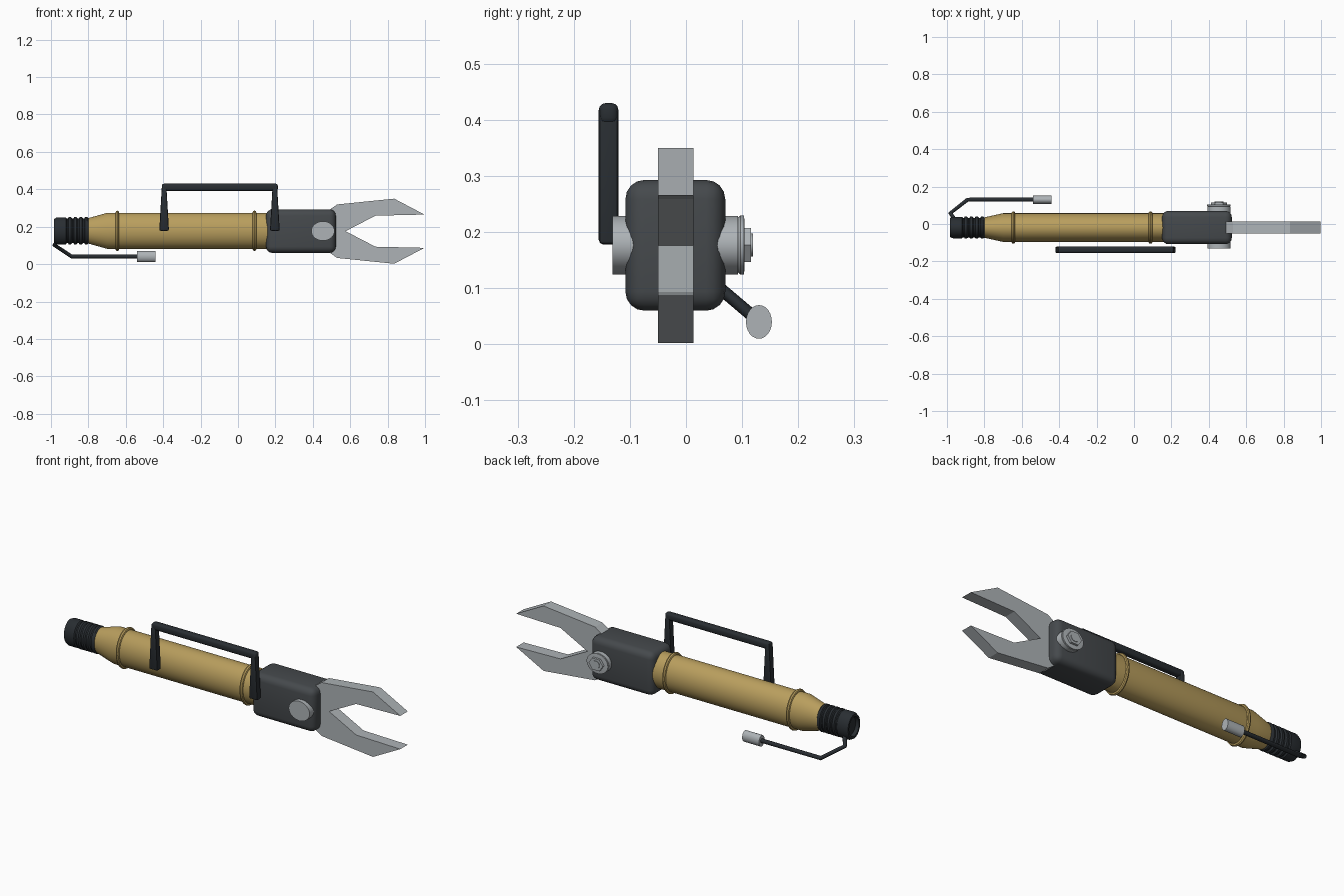
import bpy, bmesh, math
from mathutils import Vector

if "Cube" in bpy.data.objects:
    bpy.data.objects.remove(bpy.data.objects["Cube"])

CY, CZ = -0.019, 0.178      # main axis of the tool


def material(name, rgb):
    m = bpy.data.materials.new(name)
    m.diffuse_color = (*rgb, 1)
    m.use_nodes = True
    m.node_tree.nodes["Principled BSDF"].inputs["Base Color"].default_value = m.diffuse_color
    return m


gold = material("gold_paint", (0.48, 0.34, 0.11))
dark = material("dark_casing", (0.06, 0.067, 0.073))
black = material("black_rubber", (0.022, 0.027, 0.032))
steel = material("steel", (0.42, 0.45, 0.47))


def finish(name, bm, mat, angle=35):
    bmesh.ops.recalc_face_normals(bm, faces=bm.faces)
    me = bpy.data.meshes.new(name)
    bm.to_mesh(me)
    bm.free()
    ob = bpy.data.objects.new(name, me)
    bpy.context.collection.objects.link(ob)
    me.materials.append(mat)
    bpy.ops.object.select_all(action='DESELECT')
    ob.select_set(True)
    bpy.context.view_layer.objects.active = ob
    if angle:
        bpy.ops.object.shade_smooth_by_angle(angle=math.radians(angle))
    return ob


def lathe(name, profile, mat, axis='X', center=(0, 0, 0), scale=(1, 1), n=48, closed=False):
    """Revolve (position, radius) points about an axis; scale flattens the section."""
    bm = bmesh.new()
    rings = []
    for p, r in profile:
        ring = []
        for i in range(n):
            a = 2 * math.pi * i / n
            u, v = r * scale[0] * math.cos(a), r * scale[1] * math.sin(a)
            co = (p, u, v) if axis == 'X' else (u, p, v)
            ring.append(bm.verts.new(Vector(co) + Vector(center)))
        rings.append(ring)
    pairs = list(zip(rings, rings[1:]))
    if closed:
        pairs.append((rings[-1], rings[0]))
    else:
        bm.faces.new(rings[0])
        bm.faces.new(rings[-1])
    for a, b in pairs:
        for i in range(n):
            j = (i + 1) % n
            bm.faces.new((a[i], a[j], b[j], b[i]))
    return finish(name, bm, mat)


def box(name, lo, hi, mat, bevel, segs):
    bm = bmesh.new()
    bmesh.ops.create_cube(bm, size=1)
    for v in bm.verts:
        v.co = [(l + h) / 2 + c * (h - l) for l, h, c in zip(lo, hi, v.co)]
    bmesh.ops.bevel(bm, geom=bm.edges[:], offset=bevel, segments=segs, profile=0.5, affect='EDGES')
    return finish(name, bm, mat)


axis = (0, CY, CZ)
oval = (0.8, 1)

# Barrel with tapered rear and two bands
lathe("barrel", [(-0.80, 0.068), (-0.70, 0.096), (0.17, 0.096)], gold, center=axis, scale=oval)
for name, x in (("rear_band", -0.645), ("front_band", 0.088)):
    prof = [(x + 0.01 * math.cos(a), 0.098 + 0.01 * math.sin(a))
            for a in (i * math.pi / 4 for i in range(8))]
    lathe(name, prof, gold, center=axis, scale=oval, closed=True)

# Ribbed rubber end with a shallow socket
prof = [(-0.965, 0.048), (-0.983, 0.052), (-0.983, 0.064), (-0.968, 0.072), (-0.92, 0.072)]
for i in range(4):
    x = -0.915 + i * 0.029
    prof += [(x, 0.065), (x + 0.006, 0.065), (x + 0.010, 0.073), (x + 0.022, 0.073)]
prof += [(-0.795, 0.064)]
lathe("ribbed_end", prof, black, center=axis, scale=oval)

# Rounded head casing
box("head_casing", (0.15, -0.108, 0.06), (0.523, 0.07, 0.293), dark, 0.034, 4)

# Forked jaws: upper half outline mirrored about the axis
upper = [(0.49, 0.115), (0.53, 0.143), (0.835, 0.174), (0.997, 0.089), (0.735, 0.083)]
outline = upper + [(0.575, 0)] + [(x, -z) for x, z in reversed(upper)]
bm = bmesh.new()
face = bm.faces.new([bm.verts.new((x, -0.050, CZ - 0.002 + z)) for x, z in outline])
ext = bmesh.ops.extrude_face_region(bm, geom=[face])
bmesh.ops.translate(bm, vec=(0, 0.063, 0),
                    verts=[g for g in ext["geom"] if isinstance(g, bmesh.types.BMVert)])
finish("jaws", bm, steel, 0)

# Pivot pin, washer and hex nut
pc, ps = (0.454, 0, 0.177), (1, 0.84)
lathe("pivot_pin", [(-0.131, 0.062), (0.093, 0.062)], steel, 'Y', pc, ps, 32)
lathe("pivot_washer", [(0.090, 0.054), (0.097, 0.063), (0.103, 0.063), (0.104, 0.055)],
      steel, 'Y', pc, ps, 32)
lathe("pivot_nut", [(0.10, 0.042), (0.116, 0.042)], steel, 'Y', pc, ps, 6)
lathe("pivot_bolt_end", [(0.11, 0.024), (0.119, 0.024)], steel, 'Y', pc, ps, 16)

# Carry handle: rounded grip bar and two tapered legs
HY = -0.138
box("handle_bar", (-0.407, HY - 0.0175, 0.392), (0.213, HY + 0.0175, 0.43), black, 0.012, 3)
for name, x in (("handle_leg_rear", -0.395), ("handle_leg_front", 0.197)):
    leg = box(name, (x - 0.026, HY - 0.0175, 0.178), (x + 0.026, HY + 0.0175, 0.425), black, 0.008, 2)
    for v in leg.data.vertices:
        t = (v.co.z - 0.178) / 0.247
        v.co.x = x + (v.co.x - x) * (1 - 0.55 * t)

# Trigger rod bent around from the rubber end
curve = bpy.data.curves.new("trigger_rod", 'CURVE')
curve.dimensions = '3D'
curve.bevel_depth = 0.011
curve.bevel_resolution = 3
curve.use_fill_caps = True
path = [(-0.955, 0.02, 0.13), (-0.982, 0.058, 0.102), (-0.89, 0.13, 0.041), (-0.53, 0.13, 0.041)]
sp = curve.splines.new('POLY')
sp.points.add(len(path) - 1)
for p, co in zip(sp.points, path):
    p.co = (*co, 1)
curve.materials.append(black)
rod = bpy.data.objects.new("trigger_rod", curve)
bpy.context.collection.objects.link(rod)

# Metal tip on the rod
lathe("rod_tip", [(-0.54, 0.03), (-0.44, 0.03)], steel, center=(0, 0.13, 0.04), scale=(0.77, 1), n=24)
